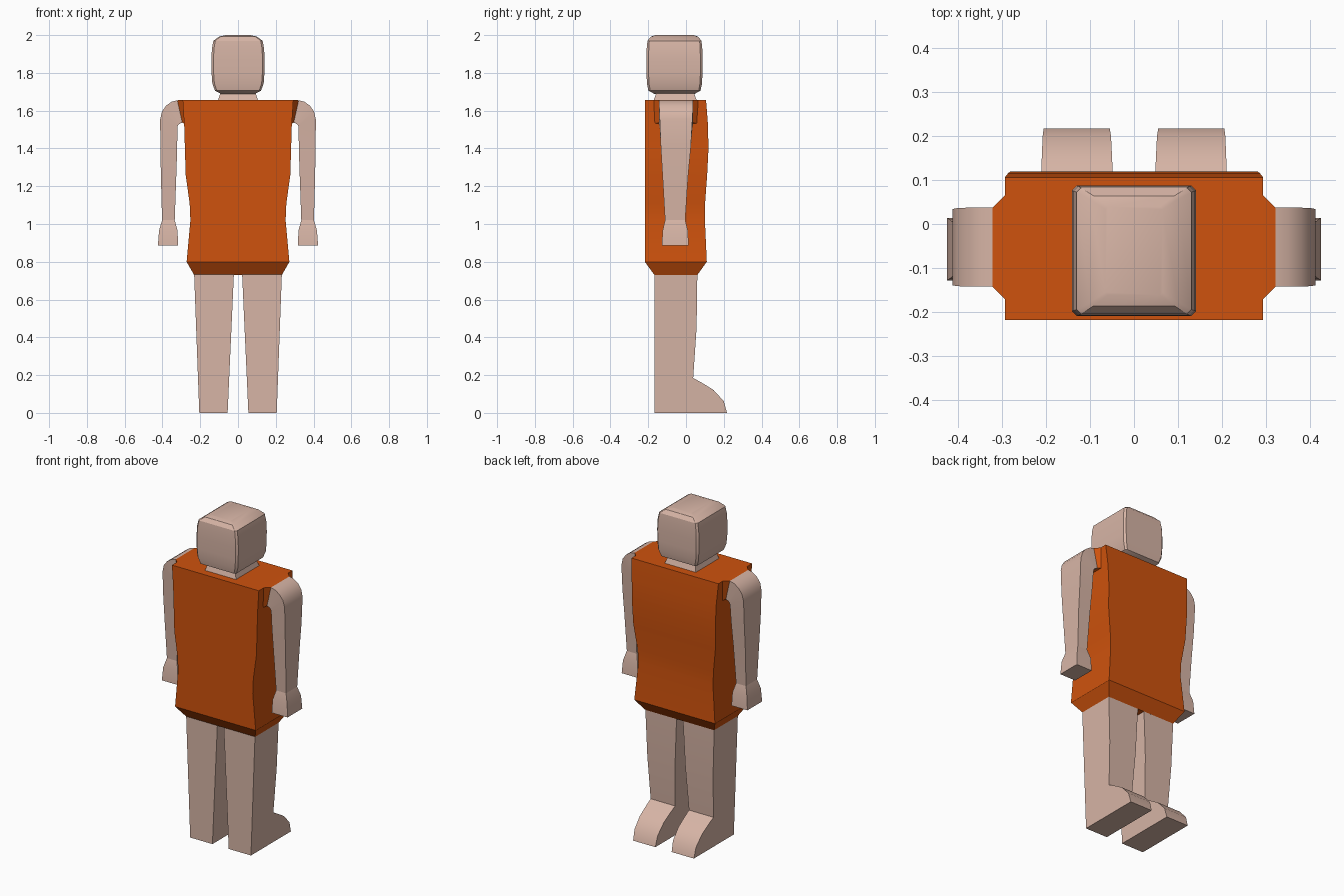
import bpy, bmesh, math


def material(name, rgb):
    m = bpy.data.materials.new(name)
    m.diffuse_color = (*rgb, 1)
    return m


SKIN = material("pale skin", (0.68, 0.46, 0.38))
ORANGE = material("orange cloth", (0.62, 0.085, 0.004))


def loft(name, rings, mat, mirror=False):
    """Skin a closed, capped surface over rings of equal point count."""
    bm = bmesh.new()
    vs = [[bm.verts.new(p) for p in r] for r in rings]
    n = len(vs[0])
    for a, b in zip(vs, vs[1:]):
        for i in range(n):
            j = (i + 1) % n
            bm.faces.new((a[i], a[j], b[j], b[i]))
    bm.faces.new(vs[0])
    bm.faces.new(vs[-1])
    bmesh.ops.recalc_face_normals(bm, faces=bm.faces)
    me = bpy.data.meshes.new(name)
    bm.to_mesh(me)
    bm.free()
    me.materials.append(mat)
    ob = bpy.data.objects.new(name, me)
    bpy.context.collection.objects.link(ob)
    if mirror:
        ob.modifiers.new("Mirror", 'MIRROR')
    me.shade_smooth()
    me.set_sharp_from_angle(angle=math.radians(32))
    return ob


def rect(x0, x1, y0, y1, z, c=0.0):
    """Level rectangle, with corners cut by c if given."""
    if not c:
        return [(x0, y0, z), (x1, y0, z), (x1, y1, z), (x0, y1, z)]
    return [(x0 + c, y0, z), (x1 - c, y0, z), (x1, y0 + c, z), (x1, y1 - c, z),
            (x1 - c, y1, z), (x0 + c, y1, z), (x0, y1 - c, z), (x0, y0 + c, z)]


def strip(top, bottom, y0, y1):
    """Arm section between an outer and an inner (x, z) point."""
    (xa, za), (xb, zb) = top, bottom
    return [(xa, y0, za), (xa, y1, za), (xb, y1, zb), (xb, y0, zb)]


# tunic: half width, back y and z of each level
tunic = [(0.232, -0.167, 0.06, 0.73), (0.272, -0.218, 0.11, 0.80),
         (0.252, -0.218, 0.10, 1.02), (0.256, -0.218, 0.101, 1.11),
         (0.277, -0.218, 0.112, 1.26), (0.281, -0.218, 0.119, 1.40),
         (0.285, -0.218, 0.116, 1.53), (0.293, -0.218, 0.106, 1.657)]
loft("tunic", [rect(-x, x, a, b, z) for x, a, b, z in tunic], ORANGE)

# short sleeves
loft("sleeve", [strip((0.25, 1.657), (0.25, 1.53), -0.17, 0.065),
                strip((0.293, 1.657), (0.281, 1.53), -0.17, 0.065),
                strip((0.321, 1.655), (0.295, 1.537), -0.142, 0.037)], ORANGE, True)

# arms, bending over the shoulder and down to the wrist
arm = [((0.321, 1.655), (0.295, 1.537), -0.142, 0.037),
       ((0.350, 1.648), (0.304, 1.533), -0.142, 0.037),
       ((0.380, 1.627), (0.313, 1.528), -0.142, 0.037),
       ((0.402, 1.597), (0.319, 1.520), -0.141, 0.036),
       ((0.412, 1.555), (0.321, 1.505), -0.139, 0.034),
       ((0.411, 1.400), (0.322, 1.400), -0.133, 0.025),
       ((0.408, 1.250), (0.327, 1.250), -0.124, 0.011),
       ((0.402, 1.020), (0.335, 1.020), -0.111, -0.004)]
loft("arm", [strip(*s) for s in arm], SKIN, True)

# hands
loft("hand", [rect(0.335, 0.402, -0.111, -0.004, 1.02),
              rect(0.320, 0.418, -0.124, 0.010, 0.965),
              rect(0.317, 0.424, -0.128, 0.014, 0.885)], SKIN, True)

# legs with feet: front outline (y, z), back stays flat
leg = [(0.06, 0.732), (0.056, 0.45), (0.038, 0.185), (0.09, 0.156),
       (0.145, 0.122), (0.20, 0.062), (0.217, 0.0)]
loft("leg", [rect(0.055 - 0.033 * z / 0.73, 0.205 + 0.027 * z / 0.73, -0.168, y, z)
             for y, z in leg], SKIN, True)

# neck
loft("neck", [rect(-0.107, 0.107, -0.172, 0.058, 1.652),
              rect(-0.100, 0.100, -0.165, 0.050, 1.672),
              rect(-0.092, 0.092, -0.155, 0.040, 1.70)], SKIN)

# head: rounded box, levels as half width, half depth, z and corner cut
head = [(0.088, 0.105, 1.688, 0.006), (0.122, 0.138, 1.706, 0.010),
        (0.136, 0.146, 1.745, 0.011), (0.140, 0.148, 1.80, 0.011),
        (0.141, 0.148, 1.87, 0.011), (0.138, 0.147, 1.93, 0.011),
        (0.130, 0.143, 1.970, 0.010), (0.100, 0.125, 1.992, 0.008),
        (0.065, 0.100, 2.0, 0.006)]
loft("head", [rect(-x, x, -0.061 - d, -0.061 + d, z, c) for x, d, z, c in head], SKIN)
